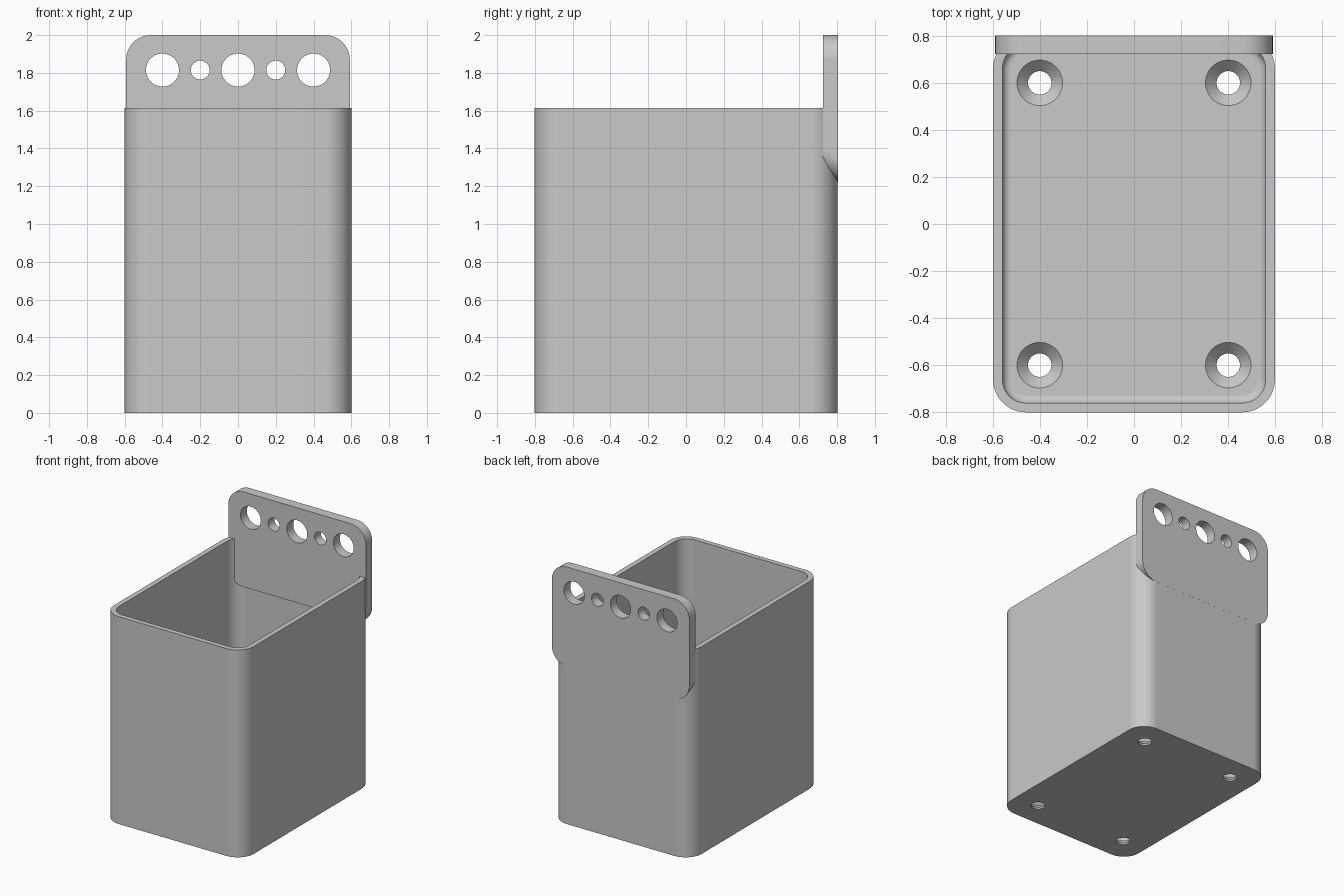
import bpy, bmesh, math
from mathutils import Matrix

cube = bpy.data.objects.get("Cube")
if cube:
    bpy.data.objects.remove(cube, do_unlink=True)

grey = bpy.data.materials.new("plain grey")
grey.use_nodes = True
color = (0.585, 0.585, 0.585, 1)
grey.diffuse_color = color
grey.node_tree.nodes["Principled BSDF"].inputs["Base Color"].default_value = color

RIM, FLOOR, HOLE_Z = 1.613, 0.06, 1.815


def finish(name, bm):
    mesh = bpy.data.meshes.new(name)
    bmesh.ops.recalc_face_normals(bm, faces=bm.faces)
    bm.to_mesh(mesh)
    bm.free()
    obj = bpy.data.objects.new(name, mesh)
    bpy.context.collection.objects.link(obj)
    mesh.materials.append(grey)
    return obj


def rounded_prism(name, half_w, half_d, radius, height, matrix, fillet=0):
    """Rounded rectangle extruded upward, optionally with a rounded base."""
    bm = bmesh.new()
    points = []
    for i, (sx, sy) in enumerate([(1, 1), (-1, 1), (-1, -1), (1, -1)]):
        for k in range(13):
            a = (i + k / 12) * math.pi / 2
            points.append((sx * (half_w - radius) + radius * math.cos(a),
                           sy * (half_d - radius) + radius * math.sin(a), 0))
    base = bm.faces.new([bm.verts.new(p) for p in points])
    top = bmesh.ops.extrude_face_region(bm, geom=[base], use_keep_orig=True)["geom"]
    bmesh.ops.translate(bm, vec=(0, 0, height),
                        verts=[g for g in top if isinstance(g, bmesh.types.BMVert)])
    if fillet:
        rim = [e for e in bm.edges if all(v.co.z < 0.001 for v in e.verts)]
        bmesh.ops.bevel(bm, geom=rim, offset=fillet, segments=6, profile=0.5,
                        affect='EDGES')
    bm.transform(matrix)
    return finish(name, bm)


def cone(name, r1, r2, depth, matrix):
    bm = bmesh.new()
    bmesh.ops.create_cone(bm, cap_ends=True, segments=48, radius1=r1, radius2=r2,
                          depth=depth, matrix=matrix)
    return finish(name, bm)


def cut(obj, cutter):
    mod = obj.modifiers.new("cut", 'BOOLEAN')
    mod.operation, mod.solver, mod.object = 'DIFFERENCE', 'EXACT', cutter
    bpy.context.view_layer.objects.active = obj
    bpy.ops.object.modifier_apply(modifier=mod.name)
    bpy.data.objects.remove(cutter, do_unlink=True)


# Box body with a deep pocket, filleted around its floor
body = rounded_prism("box_body", 0.601, 0.803, 0.14, RIM, Matrix())
cut(body, rounded_prism("pocket", 0.561, 0.763, 0.1, 2,
                        Matrix.Translation((0, 0, FLOOR)), fillet=0.035))

# Countersunk screw holes through the floor
for x in (-0.402, 0.402):
    for y in (-0.602, 0.602):
        cut(body, cone("bore", 0.05, 0.05, 1, Matrix.Translation((x, y, 0))))
        cut(body, cone("countersink", 0.043, 0.107, 0.064,
                       Matrix.Translation((x, y, FLOOR - 0.022))))

# Hanging plate standing at the back, its underside sloping up to the front
upright = Matrix.Rotation(math.pi / 2, 4, 'X')
plate = rounded_prism("back_plate", 0.592, 0.387, 0.13, 0.078,
                      Matrix.Translation((0, 0.804, 1.613)) @ upright)
for v in plate.data.vertices:
    if v.co.y < 0.76 and v.co.z < RIM:
        v.co.z += 0.035
for x, r in [(-0.4, 0.0875), (-0.2, 0.05), (0, 0.0875), (0.2, 0.05), (0.4, 0.0875)]:
    cut(plate, cone("plate_hole", r, r, 1,
                    Matrix.Translation((x, 0.8, HOLE_Z)) @ upright))

# Smooth curved walls, crisp edges
for obj in (body, plate):
    bpy.ops.object.select_all(action='DESELECT')
    obj.select_set(True)
    bpy.context.view_layer.objects.active = obj
    bpy.ops.object.shade_smooth_by_angle(angle=math.radians(30))
    obj.modifiers.new("even_shading", 'WEIGHTED_NORMAL').keep_sharp = True
